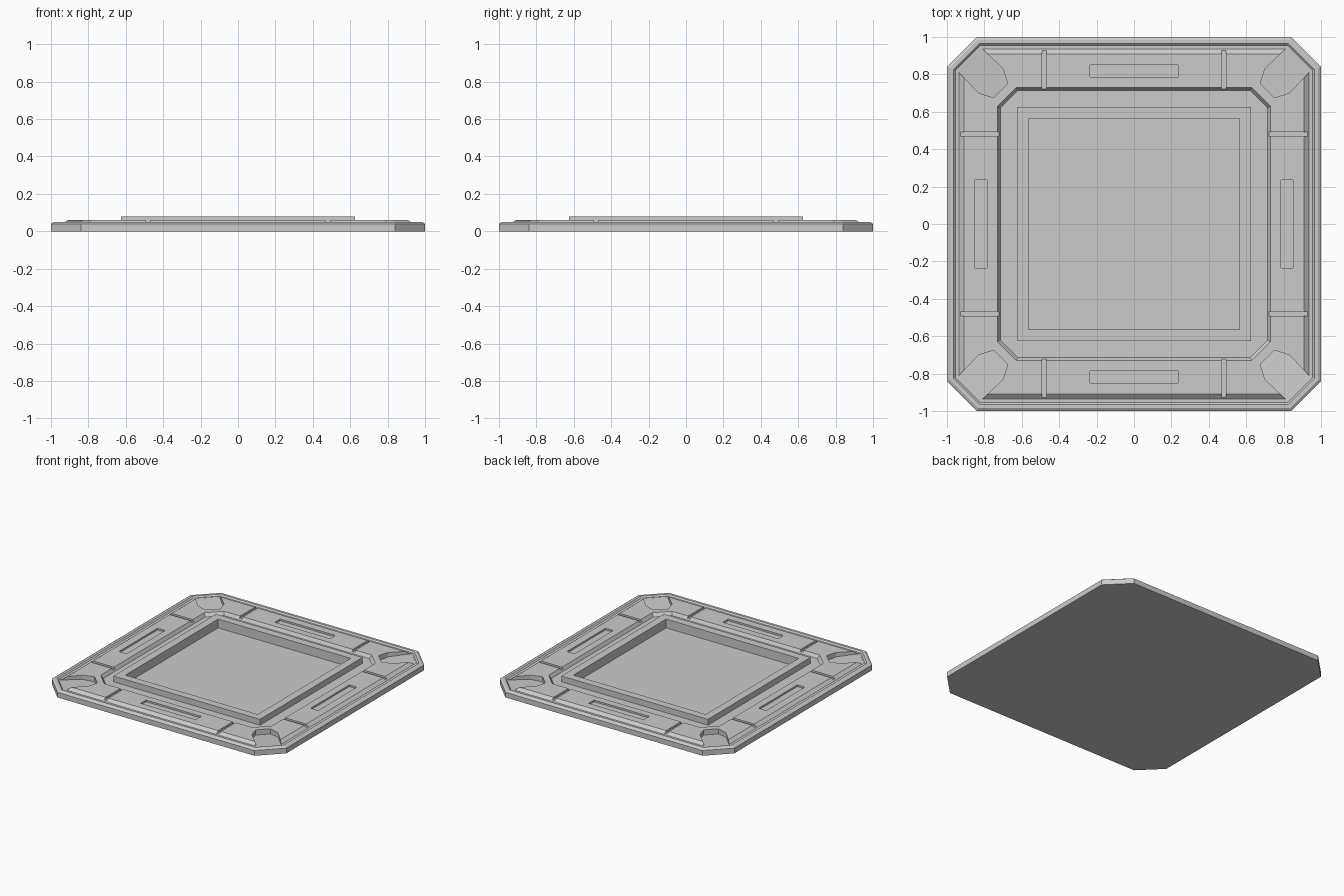
import bpy, bmesh
from math import pi
from mathutils import Matrix

if "Cube" in bpy.data.objects:
    bpy.data.objects.remove(bpy.data.objects["Cube"])


def octagon(h, c, z):
    a = h - c
    return [(h, -a, z), (h, a, z), (a, h, z), (-a, h, z),
            (-h, a, z), (-h, -a, z), (-a, -h, z), (a, -h, z)]


def square(h, z):
    return [(h, -h, z), (h, h, z), (-h, h, z), (-h, -h, z)]


def loft(bm, loops, capped=True, turn=0):
    m = Matrix.Rotation(turn, 4, 'Z')
    rings = [[bm.verts.new(m @ bm_vec) for bm_vec in map(to_vec, l)] for l in loops]
    n = len(rings[0])
    pairs = list(zip(rings, rings[1:]))
    if not capped:
        pairs.append((rings[-1], rings[0]))
    for a, b in pairs:
        for i in range(n):
            j = (i + 1) % n
            bm.faces.new((a[i], a[j], b[j], b[i]))
    if capped:
        bm.faces.new(rings[0][::-1])
        bm.faces.new(rings[-1])


def to_vec(p):
    return Matrix.Translation(p).to_translation()


def finish(bm, name):
    bmesh.ops.recalc_face_normals(bm, faces=bm.faces)
    me = bpy.data.meshes.new(name)
    bm.to_mesh(me)
    bm.free()
    ob = bpy.data.objects.new(name, me)
    bpy.context.collection.objects.link(ob)
    return ob


def box(bm, x0, x1, y0, y1, z0, turn):
    loft(bm, [[(x0, y0, z), (x1, y0, z), (x1, y1, z), (x0, y1, z)]
              for z in (z0, 0.12)], turn=turn)


# base plate: bevelled rim, groove, raised panel band, sunken centre
bm = bmesh.new()
outer = [(1, 0), (1, .04), (.985, .05), (.965, .05), (.955, .04), (.935, .04), (.91, .06)]
loops = [octagon(h, .16 - .586 * (1 - h), z) for h, z in outer]
loops += [octagon(.73, .1, .06), octagon(.715, .095, .035)]
loft(bm, loops)
base = finish(bm, "base_plate")

# cutters: panel seams, slots, corner pockets and centre tray
bm = bmesh.new()
pocket = [(.945, .82), (.82, .945), (.70, .83), (.675, .75),
          (.75, .675), (.83, .70)]
for k in range(4):
    t = k * pi / 2
    for x in (-.48, .48):
        box(bm, x - .012, x + .012, .70, .945, .046, t)
    box(bm, -.235, .235, .785, .85, .047, t)
    floor = [(x, y, .02 + .019 * (x + y - 1.425) / .34) for x, y in pocket]
    loft(bm, [floor, [(x, y, .12) for x, y in pocket]], turn=t)
loft(bm, [square(.565, .012), square(.565, .12)])
cutter = finish(bm, "recess_cutter")
cutter.hide_render = True

mod = base.modifiers.new("recesses", 'BOOLEAN')
mod.operation = 'DIFFERENCE'
mod.solver = 'EXACT'
mod.object = cutter
bpy.context.view_layer.objects.active = base
bpy.ops.object.modifier_apply(modifier=mod.name)
bpy.data.objects.remove(cutter)

# raised square frame around the tray
bm = bmesh.new()
loft(bm, [square(.625, .03), square(.625, .08), square(.565, .08), square(.565, .03)],
     capped=False)
finish(bm, "centre_frame")
